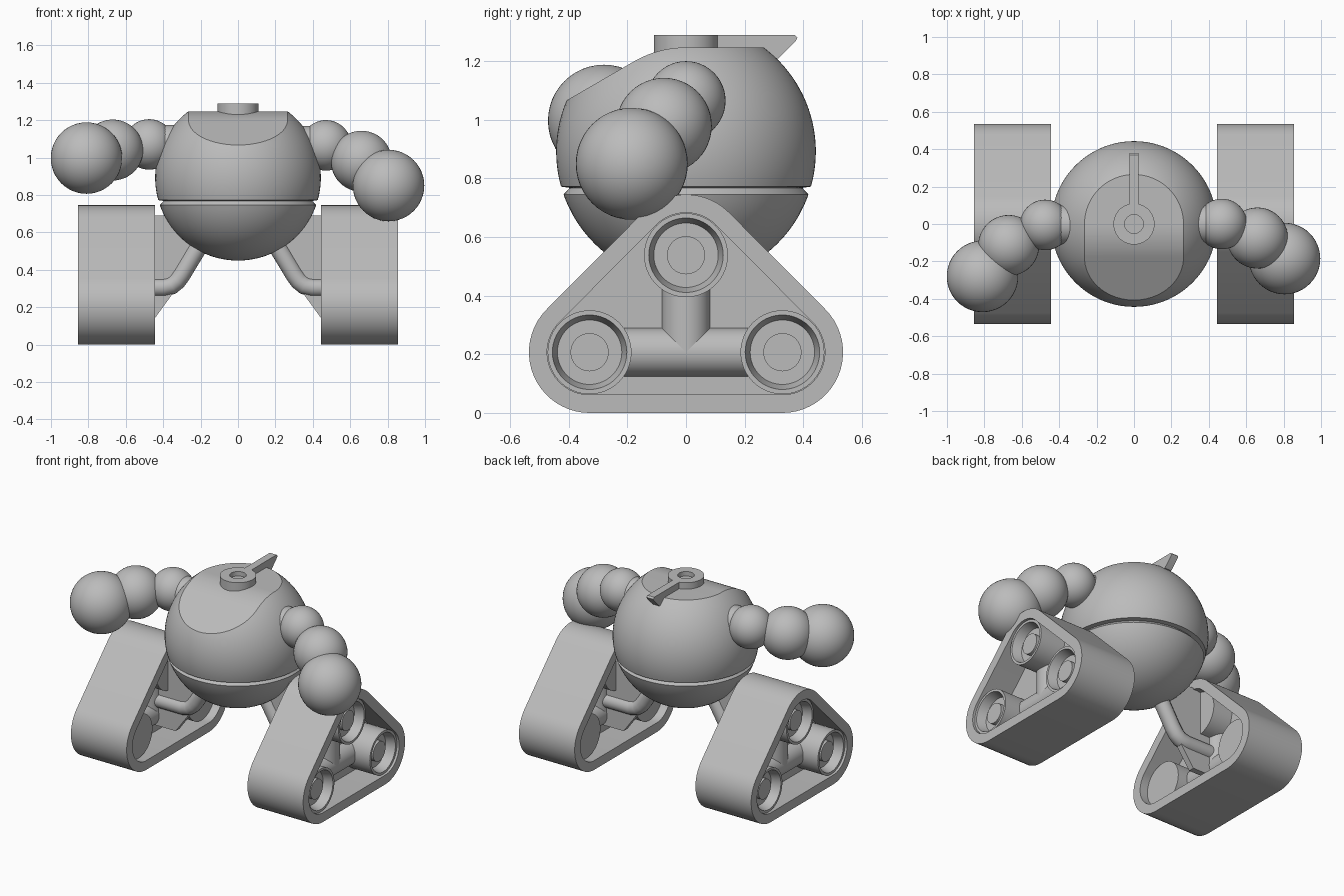
import bpy, bmesh, math
from mathutils import Matrix, Vector

cube = bpy.data.objects.get("Cube")
if cube:
    bpy.data.objects.remove(cube, do_unlink=True)

grey = bpy.data.materials.new("plain_grey")
grey.use_nodes = True
GREY = (0.5, 0.5, 0.5, 1)
grey.diffuse_color = GREY
grey.node_tree.nodes["Principled BSDF"].inputs["Base Color"].default_value = GREY


def finish(name, bm, smooth=True):
    bmesh.ops.remove_doubles(bm, verts=bm.verts, dist=0.0001)
    bmesh.ops.recalc_face_normals(bm, faces=bm.faces)
    mesh = bpy.data.meshes.new(name)
    bm.to_mesh(mesh)
    bm.free()
    mesh.materials.append(grey)
    obj = bpy.data.objects.new(name, mesh)
    bpy.context.collection.objects.link(obj)
    if smooth:
        shade(obj)
    return obj


def shade(obj):
    bpy.ops.object.select_all(action='DESELECT')
    obj.select_set(True)
    bpy.context.view_layer.objects.active = obj
    bpy.ops.object.shade_smooth_by_angle(angle=math.radians(30))


def lathe(name, profile, matrix, smooth=True, steps=64):
    """Revolve (radius, height) points about z, then place with matrix."""
    bm = bmesh.new()
    verts = [bm.verts.new((r, 0, h)) for r, h in profile]
    edges = [bm.edges.new(pair) for pair in zip(verts, verts[1:])]
    bmesh.ops.spin(bm, geom=verts + edges, cent=(0, 0, 0), axis=(0, 0, 1),
                   angle=math.tau, steps=steps, use_merge=False)
    bmesh.ops.remove_doubles(bm, verts=bm.verts, dist=0.0001)
    bm.transform(matrix)
    return finish(name, bm, smooth)


def rod(name, start, end, radius):
    start, end = Vector(start), Vector(end)
    d = end - start
    m = Matrix.Translation(start) @ d.to_track_quat('Z', 'Y').to_matrix().to_4x4()
    return lathe(name, [(0, 0), (radius, 0), (radius, d.length), (0, d.length)], m, steps=40)


def prism(name, points, offset, smooth=True):
    """Extrude a flat polygon of 3D points by an offset."""
    bm = bmesh.new()
    face = bm.faces.new([bm.verts.new(p) for p in points])
    top = bmesh.ops.extrude_face_region(bm, geom=[face], use_keep_orig=True)
    bmesh.ops.translate(bm, vec=offset, verts=[
        v for v in top["geom"] if isinstance(v, bmesh.types.BMVert)])
    return finish(name, bm, smooth)


def ball(name, centre, radius):
    bm = bmesh.new()
    bmesh.ops.create_uvsphere(bm, u_segments=48, v_segments=24, radius=radius)
    bm.transform(Matrix.Translation(centre))
    finish(name, bm)


# Round body with a V groove below the middle
R, CZ, CUT = 0.443, 0.892, 0.355
GROOVE_LOW, GROOVE_HIGH = 0.745 - CZ, 0.772 - CZ


def sphere_arc(a, b, n):
    return [(R * math.cos(a + (b - a) * i / n), R * math.sin(a + (b - a) * i / n))
            for i in range(n + 1)]


low, high = math.asin(GROOVE_LOW / R), math.asin(GROOVE_HIGH / R)
profile = (sphere_arc(-math.pi / 2, low, 24) + [(0.397, GROOVE_HIGH - 0.004)]
           + sphere_arc(high, math.pi / 2, 36))
body = lathe("body", profile, Matrix.Translation((0, 0, CZ)), smooth=False, steps=80)

# Flat top that rolls into a sloping brow
outline = [(-0.61, 0.057)]
for i in range(13):
    a = math.radians(120 - 2.5 * i)
    outline.append((CUT * math.cos(a), CUT * math.sin(a)))
outline += [(0.6, CUT), (0.6, 0.8), (-0.61, 0.8)]
cutter = prism("brow_cutter", [(-0.6, y, z + CZ) for y, z in outline], (1.2, 0, 0), False)
cutter.hide_render = True
mod = body.modifiers.new("brow", 'BOOLEAN')
mod.operation = 'DIFFERENCE'
mod.solver = 'EXACT'
mod.object = cutter
bpy.context.view_layer.objects.active = body
bpy.ops.object.modifier_apply(modifier=mod.name)
bpy.data.objects.remove(cutter, do_unlink=True)
shade(body)

# Cap with a central hole, and its swept-back fin
lathe("cap", [(0, 1.23), (0.11, 1.23), (0.11, 1.29), (0.05, 1.29), (0.05, 1.26), (0, 1.26)],
      Matrix())
fin = [(0.09, 1.29), (0.37, 1.29), (0.38, 1.28), (0.375, 1.27), (0.315, 1.21), (0.09, 1.21)]
prism("fin", [(-0.025, y, z) for y, z in fin], (0.05, 0, 0))

# Arms of three growing balls, each side posed differently
arms = {
    "left": [(0.47, 0, 1.065), (0.66, -0.075, 0.98), (0.805, -0.185, 0.85)],
    "right": [(-0.475, -0.005, 1.07), (-0.67, -0.115, 1.04), (-0.81, -0.28, 0.997)],
}
for side, centres in arms.items():
    for part, c, r in zip(("shoulder", "forearm", "hand"), centres, (0.135, 0.163, 0.191)):
        ball(f"{side}_{part}", c, r)
    x, y, z = centres[0]
    rod(f"{side}_shoulder_joint", (math.copysign(0.3, x), y, z), (x, y, z), 0.104)

# Track units
WHEELS = [(0.329, 0.207), (0, 0.538), (-0.329, 0.207)]
INNER, OUTER, MID = 0.445, 0.855, 0.65


def rounded_triangle(radius, n=20):
    points = []
    for (cy, cz), (a, b) in zip(WHEELS, ((-90, 45), (45, 135), (135, 270))):
        for i in range(n + 1):
            t = math.radians(a + (b - a) * i / n)
            points.append((cy + radius * math.cos(t), cz + radius * math.sin(t)))
    return points


def track_band(name, s):
    bm = bmesh.new()
    loops = [[bm.verts.new((s * x, y, z)) for y, z in rounded_triangle(r)]
             for x, r in ((INNER, 0.207), (OUTER, 0.207), (OUTER, 0.145), (INNER, 0.145))]
    n = len(loops[0])
    for k in range(4):
        a, b = loops[k], loops[(k + 1) % 4]
        for i in range(n):
            j = (i + 1) % n
            bm.faces.new((a[i], a[j], b[j], b[i]))
    finish(name, bm)


wheel_profile = [(0, 0.5), (0.143, 0.5), (0.143, 0.84), (0.127, 0.84), (0.11, 0.78),
                 (0.065, 0.78), (0.065, 0.81), (0, 0.81)]
pipe_path = [(0.15, 0.62), (0.225, 0.5), (0.3, 0.375), (0.325, 0.34), (0.355, 0.315),
             (0.4, 0.304), (0.64, 0.304)]
web = [(MID, 0.64), (0.445, 0.69), (0.35, 0.69), (0.2, 0.52), (0.3, 0.34),
       (0.445, 0.14), (MID, 0.14)]

for side, s in (("left", 1), ("right", -1)):
    track_band(f"{side}_track", s)
    prism(f"{side}_track_wall", [(s * (MID - 0.01), y, z) for y, z in rounded_triangle(0.15)],
          (s * 0.02, 0, 0))
    turn = Matrix.Rotation(s * math.pi / 2, 4, 'Y')
    for place, (y, z) in zip(("rear", "top", "front"), WHEELS):
        lathe(f"{side}_{place}_wheel", wheel_profile, Matrix.Translation((0, y, z)) @ turn)
    rod(f"{side}_axle_bar", (s * MID, -0.3, 0.207), (s * MID, 0.3, 0.207), 0.083)
    rod(f"{side}_upright_bar", (s * MID, 0, 0.207), (s * MID, 0, 0.5), 0.083)
    prism(f"{side}_leg_web", [(s * x, -0.02, z) for x, z in web], (0, 0.04, 0))

    # Bent leg pipe
    curve = bpy.data.curves.new(f"{side}_leg_pipe", 'CURVE')
    curve.dimensions = '3D'
    curve.bevel_depth = 0.048
    curve.bevel_resolution = 6
    curve.use_fill_caps = True
    spline = curve.splines.new('POLY')
    spline.points.add(len(pipe_path) - 1)
    spline.use_smooth = True
    for p, (x, z) in zip(spline.points, pipe_path):
        p.co = (s * x, 0, z, 1)
    curve.materials.append(grey)
    bpy.context.collection.objects.link(bpy.data.objects.new(f"{side}_leg_pipe", curve))
